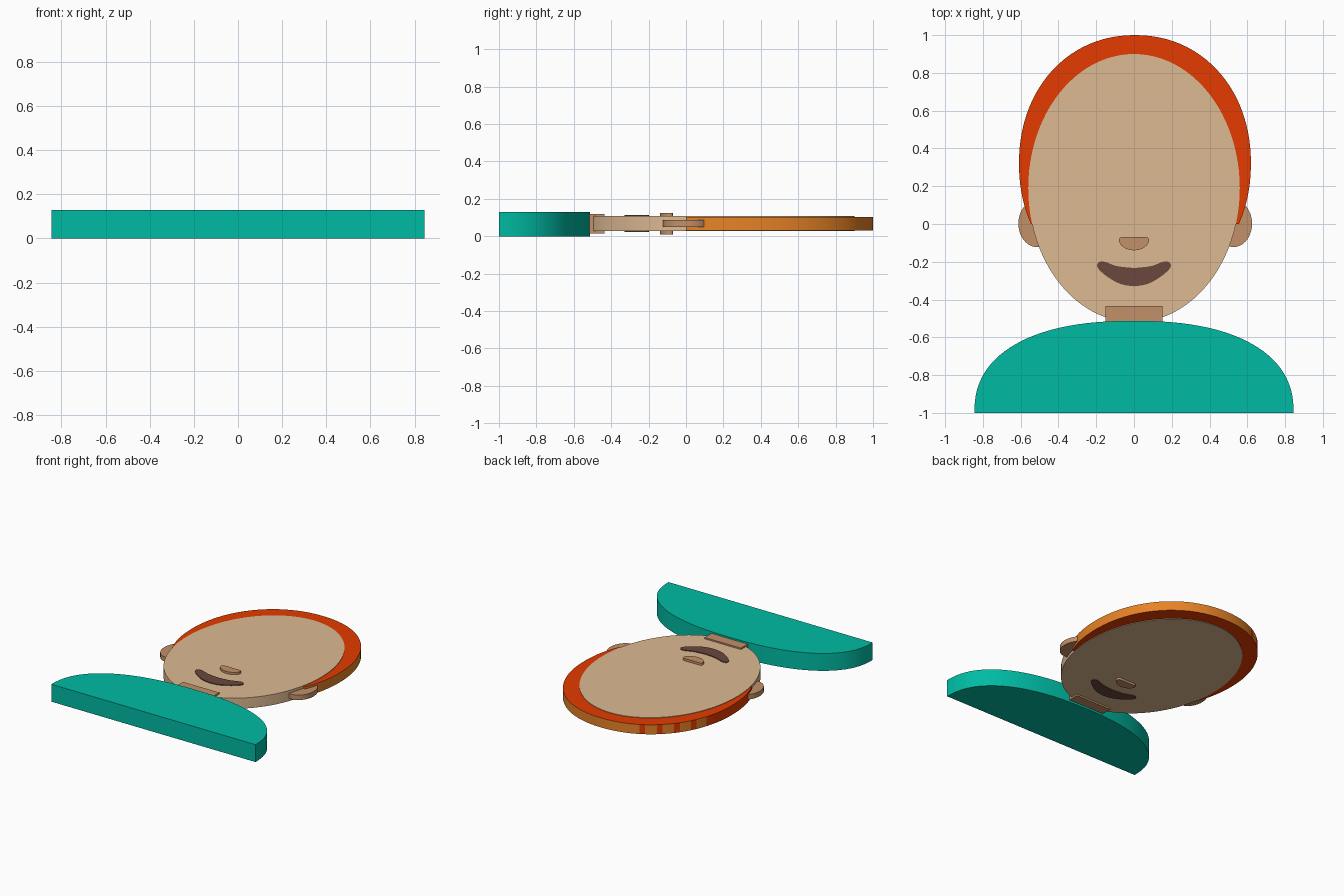
import bpy
import bmesh
from math import sin, cos, pi

cube = bpy.data.objects.get("Cube")
if cube:
    bpy.data.objects.remove(cube, do_unlink=True)


def material(name, rgb):
    m = bpy.data.materials.new(name)
    m.use_nodes = True
    m.diffuse_color = (*rgb, 1)
    m.node_tree.nodes["Principled BSDF"].inputs["Base Color"].default_value = (*rgb, 1)
    return m


SKIN = material("light skin", (0.73, 0.49, 0.29))
DARK_SKIN = material("dark skin", (0.54, 0.28, 0.14))
LIPS = material("brown lips", (0.147, 0.064, 0.048))
RED = material("red hair", (0.78, 0.043, 0))
ORANGE = material("orange hair edge", (0.8, 0.225, 0.02))
TEAL = material("teal cloth", (0, 0.5, 0.37))


def arc(cx, cy, rx, ry, start=0, end=2 * pi, steps=64, power=2):
    """Points on a (super)ellipse, counter-clockwise."""
    pts = []
    for i in range(steps + 1):
        a = start + (end - start) * i / steps
        c, s = cos(a), sin(a)
        k = 2 / power
        pts.append((cx + rx * abs(c) ** k * (1 if c > 0 else -1),
                    cy + ry * abs(s) ** k * (1 if s > 0 else -1)))
    return pts[:-1] if end - start > 6.2 else pts


def smooth(pts, steps=4):
    """Catmull-Rom curve through an open row of points."""
    p = [pts[0]] + pts + [pts[-1]]
    out = []
    for a, b, c, d in zip(p, p[1:], p[2:], p[3:]):
        for i in range(steps):
            t = i / steps
            out.append(tuple(
                0.5 * (2 * q + (r - o) * t + (2 * o - 5 * q + 4 * r - s) * t * t
                       + (3 * q - o - 3 * r + s) * t ** 3)
                for o, q, r, s in zip(a, b, c, d)))
    return out + [pts[-1]]


def mirrored(pts):
    """Right half from bottom to the middle line, then its reflection."""
    return pts + [(-x, y) for x, y in reversed(pts) if x > 0]


def slab(name, outline, z0, z1, *mats):
    """Flat outline raised to a plate between two heights."""
    bm = bmesh.new()
    base = bm.faces.new([bm.verts.new((x, y, z0)) for x, y in outline])
    raised = bmesh.ops.extrude_face_region(bm, geom=[base])["geom"]
    for v in raised:
        if isinstance(v, bmesh.types.BMVert):
            v.co.z = z1
    bmesh.ops.recalc_face_normals(bm, faces=bm.faces)
    mesh = bpy.data.meshes.new(name)
    bm.to_mesh(mesh)
    bm.free()
    for m in mats:
        mesh.materials.append(m)
    ob = bpy.data.objects.new(name, mesh)
    bpy.context.collection.objects.link(ob)
    bpy.ops.object.select_all(action="DESELECT")
    ob.select_set(True)
    bpy.context.view_layer.objects.active = ob
    bpy.ops.object.shade_smooth_by_angle(angle=pi / 6)
    return ob


# Shoulders and neck
slab("shoulders", arc(0, -1, 0.845, 0.487, 0, pi, power=2.35), 0, 0.13, TEAL)
slab("neck", [(-0.15, -0.53), (0.15, -0.53), (0.15, -0.435), (-0.15, -0.435)],
     0.015, 0.118, DARK_SKIN)

# Head and ears
slab("face", arc(0, 0.19, 0.56, 0.71, steps=96), 0.028, 0.107, SKIN)
slab("left_ear", arc(0.527, 0.002, 0.098, 0.124), 0.05, 0.087, DARK_SKIN)
slab("right_ear", arc(-0.514, 0.002, 0.098, 0.124), 0.05, 0.087, DARK_SKIN)

# Hair: red front and back, orange rim with red streaks on the right side
hair = slab("hair", arc(0.005, 0.32, 0.614, 0.68, -0.469, pi + 0.469, power=2.1),
            0.032, 0.103, RED, ORANGE)
for f in hair.data.polygons:
    if abs(f.normal.z) < 0.5:
        x, y, _ = f.center
        streak = x < -0.2 and (y < 0.42 or f.index % 3 == 0)
        f.material_index = 0 if streak else 1

# Nose and mouth
slab("nose", mirrored(smooth([(0, -0.14), (0.04, -0.132), (0.07, -0.11),
                              (0.079, -0.085), (0.066, -0.07), (0, -0.07)])),
     0.01, 0.124, DARK_SKIN)
slab("mouth", mirrored(smooth([(0, -0.33), (0.07, -0.318), (0.14, -0.28), (0.19, -0.235),
                               (0.19, -0.205), (0.155, -0.2), (0.09, -0.223),
                               (0, -0.233)])),
     0.022, 0.113, LIPS)
